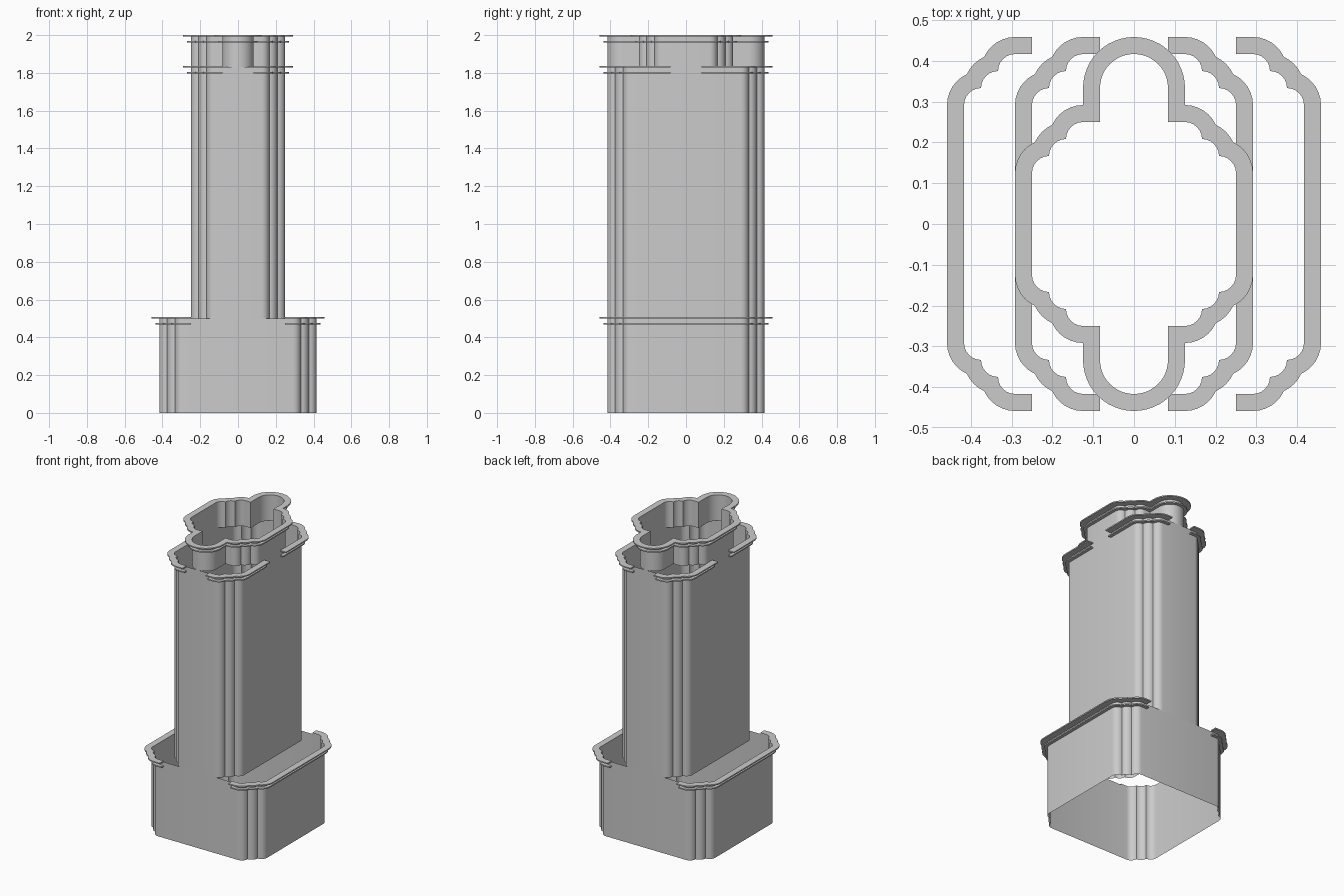
import bpy, bmesh
from math import sin, cos, atan2, sqrt, pi, radians

if "Cube" in bpy.data.objects:
    bpy.data.objects.remove(bpy.data.objects["Cube"])

U = 1 / 24      # plan module: every size is a multiple of it
SEG = 6         # segments per scallop


def arc(cx, cy, r, a0, a1, n=SEG):
    return [(cx + r * cos(a0 + (a1 - a0) * i / n), cy + r * sin(a0 + (a1 - a0) * i / n))
            for i in range(n + 1)]


def scallop(w, h, d=0):
    """Corner of three round flutes, offset outward by d (in modules)."""
    r = 1 + d
    a = sqrt(r * r - 0.5) / sqrt(2)
    t = atan2(a + 0.5, a - 0.5)
    return (arc(w - 1, h - 3, r, 0, t) + arc(w - 2, h - 2, r, pi / 2 - t, t)
            + arc(w - 3, h - 1, r, pi / 2 - t, pi / 2))


def flip(path, sx, sy):
    return [(x * sx, y * sy) for x, y in path]


def full(q):
    return q + flip(q, -1, 1)[::-1] + flip(q, -1, -1) + flip(q, 1, -1)[::-1]


# plan outlines as functions of the outward offset
def base_plan(d=0):
    return full(scallop(10, 10, d))


def shaft_plan(d=0):
    return full(scallop(6, 10, d))


def crown_plan(d=0):
    lobe = [(2 + d, 6 + d)] + arc(0, 8, 2 + d, 0, pi / 2, 12)
    return full(scallop(6, 6, d) + lobe)


def base_side(d=0):
    q = scallop(10, 10, d) + [(6, 10 + d)]
    return flip(q, 1, -1)[::-1] + q


def shaft_corner(d=0):
    return [(6 + d, 2)] + scallop(6, 10, d) + [(2, 10 + d)]


def finish(name, bm):
    bmesh.ops.remove_doubles(bm, verts=bm.verts, dist=1e-5)
    bmesh.ops.recalc_face_normals(bm, faces=bm.faces)
    me = bpy.data.meshes.new(name)
    bm.to_mesh(me)
    bm.free()
    ob = bpy.data.objects.new(name, me)
    bpy.context.collection.objects.link(ob)
    bpy.ops.object.select_all(action='DESELECT')
    ob.select_set(True)
    bpy.context.view_layer.objects.active = ob
    bpy.ops.object.shade_smooth_by_angle(angle=radians(30))


def loft(bm, rows, closed_path, closed_rows):
    """Skin quads between consecutive rows of 3D points."""
    vs = [[bm.verts.new(p) for p in row] for row in rows]
    n, m = len(rows[0]), len(rows)
    for j in range(m if closed_rows else m - 1):
        a, b = vs[j], vs[(j + 1) % m]
        for i in range(n if closed_path else n - 1):
            k = (i + 1) % n
            bm.faces.new((a[i], a[k], b[k], b[i]))
    if closed_rows and not closed_path:
        bm.faces.new([r[0] for r in vs])
        bm.faces.new([r[-1] for r in vs][::-1])


def row(path, z):
    return [(x * U, y * U, z) for x, y in path]


def wall(name, path, z0, z1):
    bm = bmesh.new()
    loft(bm, [row(path, z0), row(path, z1)], True, False)
    finish(name, bm)


def ledge(name, plan, d, z1, signs=((1, 1),), closed=False, t=0.008):
    bm = bmesh.new()
    for s in signs:
        i, o = flip(plan(0), *s), flip(plan(d), *s)
        loft(bm, [row(i, z1 - t), row(o, z1 - t), row(o, z1), row(i, z1)], closed, True)
    finish(name, bm)


# open thin walls of the three tiers
wall("base_wall", base_plan(), 0, 0.5)
wall("shaft_wall", shaft_plan(), 0.5, 1.83)
wall("crown_wall", crown_plan(), 1.83, 2.0)

# paired ledges: wide one on top, narrow one just below
SIDES = ((1, 1), (-1, 1))
CORNERS = ((1, 1), (-1, 1), (1, -1), (-1, -1))
for label, d, drop in (("upper", 1, 0), ("lower", 0.5, 0.032)):
    ledge("base_ledge_" + label, base_side, d, 0.508 - drop, SIDES)
    ledge("shaft_ledge_" + label, shaft_corner, d, 1.836 - drop, CORNERS)
    ledge("crown_ledge_" + label, crown_plan, d, 2.0 - drop, closed=True)
